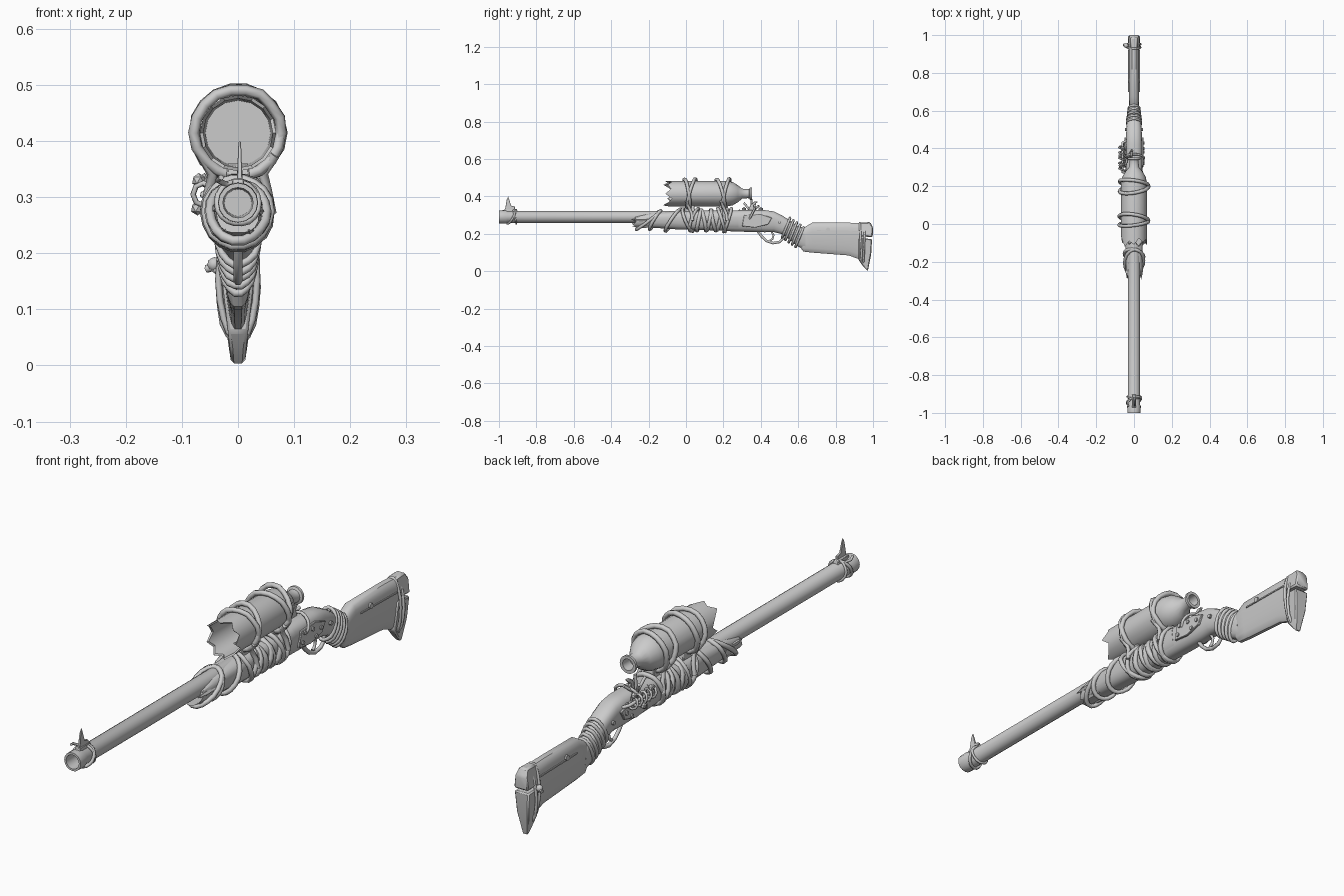
import bpy, bmesh, random
from math import sin, cos, pi, copysign
from mathutils import Vector

if "Cube" in bpy.data.objects:
    bpy.data.objects.remove(bpy.data.objects["Cube"])

random.seed(4)


def finish(name, bm, bevel=0):
    bmesh.ops.recalc_face_normals(bm, faces=bm.faces[:])
    me = bpy.data.meshes.new(name)
    bm.to_mesh(me)
    bm.free()
    ob = bpy.data.objects.new(name, me)
    bpy.context.collection.objects.link(ob)
    if bevel:
        m = ob.modifiers.new("Bevel", 'BEVEL')
        m.width, m.segments = bevel, 1
    return ob


def skin(bm, rings):
    for a, b in zip(rings, rings[1:]):
        for i in range(len(a)):
            j = (i + 1) % len(a)
            bm.faces.new((a[i], a[j], b[j], b[i]))


def lathe(name, zc, prof, n=16, jag=None):
    """Revolve (radius, y) points round a y axis; jag maps (ring, side) to a y shift."""
    bm = bmesh.new()
    rings = []
    for k, (r, y) in enumerate(prof):
        rings.append([bm.verts.new((r * cos(2 * pi * i / n), y + (jag(k, i) if jag else 0),
                                    zc + r * sin(2 * pi * i / n))) for i in range(n)])
    skin(bm, rings)
    bm.faces.new(rings[0])
    bm.faces.new(rings[-1])
    return finish(name, bm)


def loft(name, secs, n=16, p=0.7, rough=0):
    """Skin rounded sections (y, z bottom, z top, half width, bottom width factor)."""
    bm = bmesh.new()
    rings = []
    for k, (y, zb, zt, w, taper) in enumerate(secs):
        ring = []
        for i in range(n):
            c, s = cos(2 * pi * (i + .5) / n), sin(2 * pi * (i + .5) / n)
            s = copysign(abs(s) ** p, s)
            c = copysign(abs(c) ** p, c)
            f = taper + (1 - taper) * min(1, (s + 1) * .7)
            dy = random.uniform(-rough, rough) if k == 0 else 0
            ring.append(bm.verts.new((c * w * f, y + dy, (zb + zt) / 2 + s * (zt - zb) / 2)))
        rings.append(ring)
    skin(bm, rings)
    bm.faces.new(rings[0])
    bm.faces.new(rings[-1])
    return finish(name, bm)


def prism(name, pts, x=0, bevel=.004):
    """Side outline of (y, z, half width) given thickness across x."""
    bm = bmesh.new()
    a = [bm.verts.new((x - w, y, z)) for y, z, w in pts]
    b = [bm.verts.new((x + w, y, z)) for y, z, w in pts]
    skin(bm, [a, b])
    bm.faces.new(a)
    bm.faces.new(b)
    return finish(name, bm, bevel)


def rope(name, pts, r, cyclic=False):
    cu = bpy.data.curves.new(name, 'CURVE')
    cu.dimensions = '3D'
    cu.bevel_depth, cu.bevel_resolution, cu.use_fill_caps = r, 1, True
    sp = cu.splines.new('POLY')
    sp.points.add(len(pts) - 1)
    for q, c in zip(sp.points, pts):
        q.co = (*c, 1)
    sp.use_cyclic_u = cyclic
    ob = bpy.data.objects.new(name, cu)
    bpy.context.collection.objects.link(ob)
    return ob


def hoop(name, y, zc, rx, rz, tilt=0, r=.009, twist=0, n=18):
    """Closed rope round the gun; tilt leans it along y, twist skews it sideways."""
    pts = []
    for i in range(n):
        c, s = cos(2 * pi * i / n), sin(2 * pi * i / n)
        k = random.uniform(.98, 1.03)
        pts.append((rx * k * c, y + tilt * s + twist * c, zc + rz * k * s))
    return rope(name, pts, r, True)


def screw(name, x, y, z, r=.01):
    bpy.ops.mesh.primitive_cylinder_add(vertices=8, radius=r, depth=.014,
                                        location=(x, y, z), rotation=(0, pi / 2, 0))
    bpy.context.object.name = name


# Hollow barrel with muzzle collar
lathe("barrel", .29, [(.024, -.75), (.027, -1), (.035, -1), (.036, -.965), (.032, -.955),
                      (.032, .2)])
hoop("muzzle_wire", -.935, .29, .037, .037, .018, .006, .012)
hoop("muzzle_wire_back", -.915, .29, .036, .036, -.008, .005)
rope("muzzle_wire_end", [(-.02, -.93, .322), (-.036, -.945, .33), (-.03, -.965, .335)], .005)

# Front sight blade and foot
prism("front_sight", [(-.968, .325, .005), (-.915, .325, .005), (-.915, .345, .005),
                      (-.935, .35, .004), (-.95, .40, .002), (-.958, .385, .003)], .003, .001)
prism("sight_foot", [(-.975, .315, .012), (-.90, .315, .012), (-.905, .333, .01),
                     (-.97, .333, .01)], 0, .002)

# Forestock, receiver and curved wrist
loft("forestock", [(-.275, .236, .298, .041, .8), (-.2, .233, .31, .045, .8),
                   (-.04, .222, .322, .05, .8), (.28, .214, .326, .048, .8)], rough=.02)
loft("receiver", [(.2, .214, .322, .046, .8), (.3, .21, .327, .047, .8), (.42, .207, .327, .045, .8),
                  (.47, .208, .32, .043, .8), (.515, .197, .298, .041, .8),
                  (.555, .168, .272, .037, .8), (.59, .135, .246, .033, .8),
                  (.64, .112, .228, .026, .8)])
# Jagged splinters at the front of the forestock
for i, (x, z) in enumerate([(.038, .275), (-.038, .28), (.02, .24), (-.024, .242)]):
    lathe(f"splinter_{i}", z, [(.001, -.295 + .01 * i), (.009, -.25), (.008, -.18)], 5).location.x = x

# Butt stock and split butt pad
loft("butt_stock", [(.612, .125, .225, .022, .7), (.628, .104, .232, .026, .7),
                    (.675, .098, .26, .028, .65), (.87, .083, .26, .029, .55),
                    (.932, .06, .258, .029, .5)], p=.6)
prism("butt_pad_upper", [(.928, .186, .031), (.998, .182, .031), (1.0, .235, .027), (.985, .262, .016),
                         (.93, .26, .018)], 0, .006)
prism("butt_pad_lower", [(.922, .176, .031), (.995, .172, .031), (.99, .09, .025), (.972, .0, .012),
                         (.945, .028, .014), (.922, .06, .018)], 0, .005)
hoop("stock_strap", .935, .152, .034, .108, -.006, .006)
hoop("stock_strap_back", .952, .14, .034, .1, .004, .006)
rope("strap_knot", [(-.03, .94, .165), (-.045, .945, .175), (-.056, .95, .172)], .008)
bpy.ops.mesh.primitive_ico_sphere_add(subdivisions=2, radius=.013, location=(-.042, .945, .18))
bpy.context.object.name = "strap_knob"

# Stock repair seams and screws on both sides
for side, x in (("left", -1), ("right", 1)):
    prism(f"stock_seam_{side}", [(.7, .214, .002), (.92, .21, .002), (.92, .215, .002),
                                 (.7, .219, .002)], x * .029, 0)
    screw(f"stock_screw_{side}", x * .026, .76, .222, .011)
    # Receiver side plates with bolts
    prism(f"side_plate_{side}", [(.3, .24, .005), (.37, .232, .005), (.44, .25, .005), (.46, .285, .005),
                                 (.4, .305, .005), (.31, .3, .005)], x * .045, .002)
    for k, (y, z) in enumerate([(.32, .255), (.33, .29), (.38, .285), (.43, .272), (.4, .25), (.5, .26)]):
        screw(f"plate_bolt_{side}_{k}", x * (.048 if y < .47 else .041), y, z, .008)

# Wire binding over the wrist
for k in range(5):
    y = .535 + k * .018
    hoop(f"wrist_binding_{k}", y, .232 - k * .0125, .037 - k * .002, .053, .022, .007)

# Trigger guard and trigger
rope("trigger_guard", [(.385, .212, ), (.405, .185), (.43, .162), (.465, .15), (.5, .156), (.52, .175),
                       (.522, .195)] and
     [(0, y, z) for y, z in [(.385, .212), (.405, .185), (.43, .162), (.465, .15), (.5, .156),
                             (.52, .175), (.522, .2)]], .008)
rope("trigger", [(0, .455, .215), (0, .468, .192), (0, .462, .172), (0, .45, .164)], .006)

# Hammer and spiky lock parts
prism("hammer", [(.33, .32, .008), (.37, .32, .008), (.362, .35, .007), (.385, .372, .006),
                 (.365, .372, .006), (.345, .355, .007)], -.015, .002)
for k, (x, y, z) in enumerate([(-.03, .35, .385), (-.045, .31, .365), (-.01, .39, .35), (-.06, .37, .36)]):
    rope(f"lock_spike_{k}", [(-.035, .35, .315), (x, y, z)], .006)
# Coiled lock spring and knobs on the left
rope("lock_spring", [(-.062 + .018 * cos(i * pi / 4), .28 + i * .0035, .305 + .02 * sin(i * pi / 4))
                     for i in range(41)], .005)
rope("spring_rod", [(-.04, .27, .29), (-.062, .275, .305), (-.062, .43, .305), (-.04, .44, .295)], .007)
for k, (x, y, z) in enumerate([(-.07, .31, .33), (-.072, .36, .28), (-.06, .4, .33)]):
    bpy.ops.mesh.primitive_ico_sphere_add(subdivisions=1, radius=.013, location=(x, y, z))
    bpy.context.object.name = f"lock_knob_{k}"
hoop("lock_ring", .35, .30, .052, .04, .02, .006)

# Broken bottle used as a scope, hollow with a jagged mouth
teeth = [.0, .03, .012, .035, .0, .02, -.01, .025, .045, .01, .03, .0, .02, -.012, .015, .035]
lathe("bottle_scope", .414,
      [(.058, .2), (.062, -.105), (.068, -.11), (.068, .22), (.062, .25), (.045, .278), (.027, .3),
       (.024, .33), (.025, .338), (.034, .342), (.034, .352), (.022, .352), (.02, .31)],
      jag=lambda k, i: teeth[i] if k in (1, 2) else 0)

# Mount blocks between bottle and forestock
for k, y in enumerate((.02, .2)):
    prism(f"scope_mount_{k}", [(y - .03, .315, .024), (y + .03, .315, .024), (y + .022, .36, .018),
                               (y - .022, .36, .018)], 0, .003)

# Ropes round the bottle, and matching ropes round the forestock
for k, (y, tilt, tw) in enumerate([(.005, -.012, .01), (.03, .02, -.012), (.185, -.02, .012),
                                   (.215, .016, -.01)]):
    hoop(f"bottle_rope_{k}", y, .415, .077, .077, tilt, .01, tw)
for k, (y, tilt, rx, rz) in enumerate([(-.2, .065, .05, .05), (-.165, .03, .052, .05),
                                       (-.07, .04, .056, .06), (.01, -.025, .058, .06),
                                       (.045, .02, .056, .06), (.19, -.02, .056, .062),
                                       (.222, .02, .056, .062)]):
    hoop(f"forestock_rope_{k}", y, .273, rx, rz, tilt, .009, random.uniform(-.02, .02))
# Flat rag wraps between the ropes
for k in range(5):
    hoop(f"rag_wrap_{k}", .07 + k * .026, .271, .049, .054, .012 * (-1) ** k, .011,
         random.uniform(-.012, .012))
# Cross ties joining bottle and forestock ropes
for x in (-1, 1):
    for k, y in enumerate((.015, .2)):
        rope(f"cross_tie_{k}_{'right' if x > 0 else 'left'}",
             [(x * .066, y - .012, .375), (x * .045, y, .343), (x * .052, y + .015, .31),
              (x * .06, y + .02, .27)], .009)

# Smooth shading that keeps hard edges
for ob in bpy.context.scene.objects:
    ob.select_set(ob.type == 'MESH')
    if ob.type == 'MESH':
        bpy.context.view_layer.objects.active = ob
bpy.ops.object.shade_smooth_by_angle(angle=.6)
